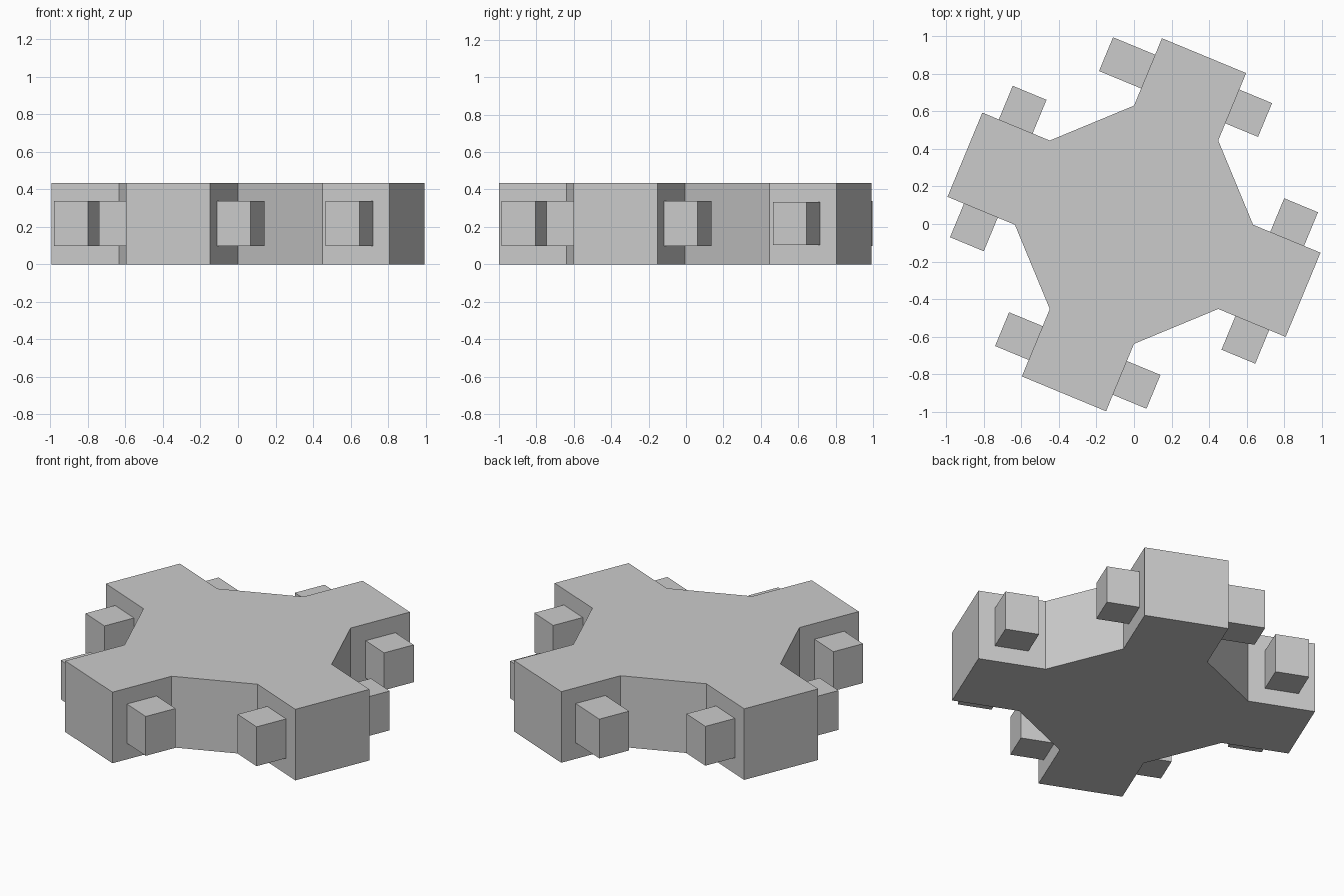
import bpy, bmesh
from math import radians
from mathutils import Matrix, Vector

if "Cube" in bpy.data.objects:
    bpy.data.objects.remove(bpy.data.objects["Cube"])

HEIGHT = 0.434
HALF_W = 0.243      # half width of an arm = half side of the octagonal hub
APOTHEM = 0.587     # hub centre to hub side
ARM_END = 0.976     # hub centre to arm tip
SHIFT = Matrix.Translation((0, -0.004, 0))


def arm_matrix(k):
    return SHIFT @ Matrix.Rotation(radians(-22.5 + 90 * k), 4, 'Z')


def add_object(name, bm):
    bmesh.ops.recalc_face_normals(bm, faces=bm.faces)
    mesh = bpy.data.meshes.new(name)
    bm.to_mesh(mesh)
    bm.free()
    obj = bpy.data.objects.new(name, mesh)
    bpy.context.collection.objects.link(obj)
    return obj


def add_box(name, lo, hi, matrix):
    lo, hi = Vector(lo), Vector(hi)
    bm = bmesh.new()
    bmesh.ops.create_cube(bm, size=1, matrix=matrix
                          @ Matrix.Translation((lo + hi) / 2)
                          @ Matrix.Diagonal((*(hi - lo), 1)))
    return add_object(name, bm)


# Body: octagonal hub with four arms, one extruded outline
bm = bmesh.new()
arm_outline = [(APOTHEM, -HALF_W), (ARM_END, -HALF_W),
               (ARM_END, HALF_W), (APOTHEM, HALF_W)]
verts = [bm.verts.new(arm_matrix(k) @ Vector((x, y, 0)))
         for k in range(4) for x, y in arm_outline]
base = bm.faces.new(verts)
top = bmesh.ops.extrude_face_region(bm, geom=[base], use_keep_orig=True)
bmesh.ops.translate(bm, vec=(0, 0, HEIGHT),
                    verts=[v for v in top['geom'] if isinstance(v, bmesh.types.BMVert)])
add_object("body", bm)

# Side blocks: one on each flank of every arm
for k in range(4):
    # the left block of the back arm reaches further out
    reach = 0.486 if k == 1 else 0.437
    add_box(f"left_block_{k + 1}", (0.686, 0.2, 0.098), (0.881, reach, 0.338), arm_matrix(k))
    # the right block of the back arm is slightly smaller
    z0, z1, out = (0.104, 0.332, 0.432) if k == 1 else (0.098, 0.338, 0.437)
    add_box(f"right_block_{k + 1}", (0.686, -out, z0), (0.881, -0.2, z1), arm_matrix(k))
